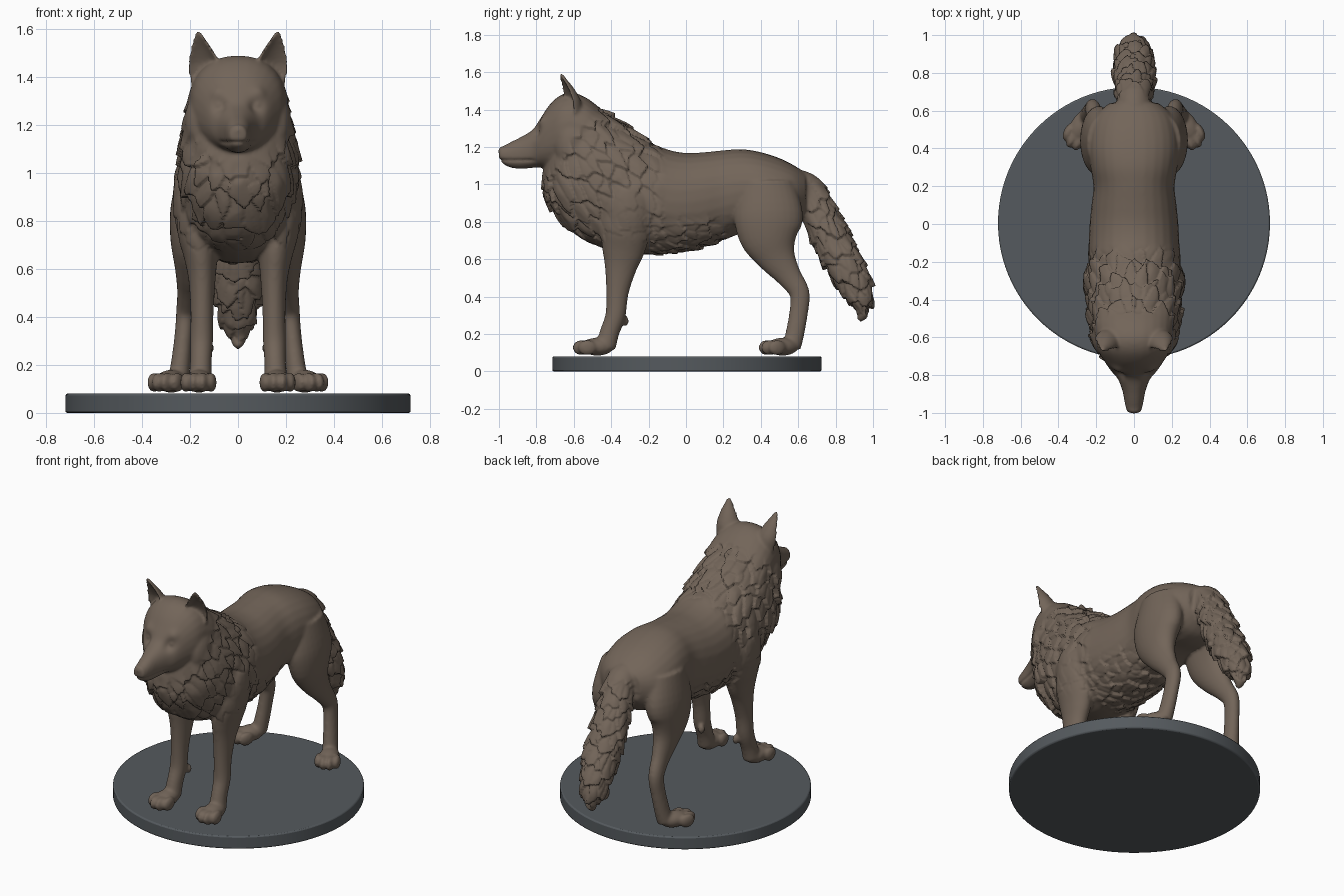
import bpy, bmesh, math
from mathutils import Vector, Matrix, noise

if "Cube" in bpy.data.objects:
    bpy.data.objects.remove(bpy.data.objects["Cube"])


def material(name, rgb):
    m = bpy.data.materials.new(name)
    m.diffuse_color = (*rgb, 1)
    m.use_nodes = True
    m.node_tree.nodes["Principled BSDF"].inputs["Base Color"].default_value = m.diffuse_color
    return m


fur_brown = material("fur brown", (0.17, 0.13, 0.10))
base_grey = material("slate grey", (0.09, 0.102, 0.112))
bm = bmesh.new()
SEG = 28


def skin(rings):
    """Join rings of points into a closed tube."""
    vr = [[bm.verts.new(p) for p in r] for r in rings]
    for a, b in zip(vr, vr[1:]):
        for i in range(len(a)):
            j = (i + 1) % len(a)
            bm.faces.new((a[i], a[j], b[j], b[i]))
    bm.faces.new(vr[0])
    bm.faces.new(vr[-1])


def spline(rows, steps=4):
    """Catmull-Rom resampling of rows of numbers."""
    out = []
    for i in range(len(rows) - 1):
        p0, p1 = rows[max(i - 1, 0)], rows[i]
        p2, p3 = rows[i + 1], rows[min(i + 2, len(rows) - 1)]
        for k in range(steps):
            t = k / steps
            out.append([0.5 * (2 * b + (c - a) * t + (2 * a - 5 * b + 4 * c - d) * t * t
                               + (3 * b - a - 3 * c + d) * t ** 3)
                        for a, b, c, d in zip(p0, p1, p2, p3)])
    return out + [list(rows[-1])]


def trunk(rows, power=2.0):
    """Loft along y from (y, bottom z, top z, half width)."""
    rings = []
    for y, zb, zt, w in spline(rows):
        ring = []
        for i in range(SEG):
            a = 2 * math.pi * i / SEG
            c, s = math.cos(a), math.sin(a)
            ring.append((w * math.copysign(abs(c) ** (2 / power), c), y,
                         (zb + zt) / 2 + (zt - zb) / 2 * math.copysign(abs(s) ** (2 / power), s)))
        rings.append(ring)
    skin(rings)


def limb(rows, sign=1):
    """Tube along a path from (x, y, z, side radius, depth radius)."""
    pts = spline(rows)
    rings = []
    for k, p in enumerate(pts):
        tan = Vector(pts[min(k + 1, len(pts) - 1)][:3]) - Vector(pts[max(k - 1, 0)][:3])
        tan.normalize()
        side = (Vector((1, 0, 0)) - tan * tan.x).normalized()
        deep = tan.cross(side)
        ring = []
        for i in range(SEG):
            a = 2 * math.pi * i / SEG
            q = Vector(p[:3]) + side * math.cos(a) * max(p[3], .004) + deep * math.sin(a) * max(p[4], .004)
            ring.append((q.x * sign, q.y, q.z))
        rings.append(ring)
    skin(rings)


def blob(c, r, sign=1, turn=0.0):
    """Ellipsoid turned about z, on the given side."""
    m = (Matrix.Translation((c[0] * sign, c[1], c[2])) @ Matrix.Rotation(turn * sign, 4, 'Z')
         @ Matrix.Diagonal((*r, 1)))
    bmesh.ops.create_uvsphere(bm, u_segments=20, v_segments=14, radius=1, matrix=m)


def paw(x, y, turn, sign):
    """Paw pad with four toes, heel at x, y."""
    def at(fwd, lat, z):
        return (x + math.sin(turn) * fwd + math.cos(turn) * lat,
                y - math.cos(turn) * fwd + math.sin(turn) * lat, z)
    blob(at(0.07, 0, 0.132), (0.058, 0.09, 0.048), sign, turn)
    for lat, fwd in ((-0.053, 0.125), (-0.019, 0.152), (0.019, 0.152), (0.053, 0.125)):
        blob(at(fwd, lat, 0.127), (0.023, 0.05, 0.042), sign, turn)


# torso and neck
trunk([(-.77, .96, 1.05, .04), (-.74, .90, 1.16, .12), (-.68, .81, 1.32, .19), (-.6, .735, 1.42, .225),
       (-.5, .68, 1.425, .245), (-.4, .645, 1.375, .25), (-.3, .625, 1.305, .25), (-.2, .625, 1.235, .245),
       (-.1, .63, 1.187, .24), (0, .64, 1.168, .235), (.1, .665, 1.172, .225), (.2, .70, 1.182, .215),
       (.3, .74, 1.188, .23), (.4, .76, 1.172, .24), (.5, .76, 1.14, .23), (.58, .78, 1.1, .2),
       (.64, .84, 1.06, .13)], 2.15)
# head and muzzle
trunk([(-1.0, 1.14, 1.19, .03), (-.985, 1.115, 1.2, .04), (-.94, 1.09, 1.225, .05), (-.88, 1.083, 1.255, .062),
       (-.82, 1.088, 1.292, .086), (-.78, 1.09, 1.35, .12), (-.73, 1.08, 1.425, .155), (-.67, 1.08, 1.477, .19),
       (-.6, 1.08, 1.49, .205), (-.52, 1.05, 1.455, .215), (-.44, 1.0, 1.39, .21)], 2.2)
blob((0, -.982, 1.178), (.036, .022, .026))  # nose
# tail
limb([(0, .56, 1.03, .08, .06), (0, .655, .97, .09, .085), (0, .715, .84, .10, .098), (0, .79, .68, .11, .105),
      (0, .87, .53, .105, .10), (0, .93, .40, .08, .075), (0, .945, .325, .045, .038), (0, .925, .275, .01, .01)])

for s in (1, -1):
    # front leg and shoulder
    limb([(.16, -.32, .98, .08, .12), (.168, -.32, .80, .092, .14), (.155, -.335, .65, .07, .115),
          (.15, -.35, .55, .056, .085), (.15, -.367, .42, .048, .06), (.152, -.377, .30, .048, .054),
          (.155, -.408, .21, .045, .052), (.158, -.43, .13, .05, .055)], s)
    blob((.172, -.31, .88), (.10, .14, .22), s)
    blob((.12, -.325, .27), (.02, .02, .03), s)
    paw(.16, -.405, .04, s)
    # hind leg and thigh
    limb([(.15, .43, 1.0, .10, .15), (.185, .44, .84, .098, .185), (.197, .445, .72, .085, .16),
          (.2, .485, .61, .064, .105), (.207, .55, .51, .047, .068), (.217, .607, .42, .041, .054),
          (.227, .603, .32, .038, .05), (.24, .582, .2, .041, .05), (.25, .565, .13, .045, .05)], s)
    paw(.25, .58, .42, s)
    # cheek ruff
    blob((.155, -.60, 1.2), (.07, .10, .14), s)
    # cupped ear, open towards the front
    rings = []
    for x, y, z, w in spline([(.130, -.625, 1.38, .076), (.142, -.63, 1.45, .07), (.153, -.645, 1.51, .051),
                              (.162, -.66, 1.56, .026), (.166, -.668, 1.592, .010)]):
        ring = []
        for i in range(SEG):
            a = 2 * math.pi * i / SEG
            d = 0.95 * w * math.sin(a)
            p = Vector((w * math.cos(a), d if d >= 0 else -0.6 * d - 0.014, 0))
            p.rotate(Matrix.Rotation(.35, 3, 'Z'))
            ring.append(((x + p.x) * s, y + p.y, z))
        rings.append(ring)
    skin(rings)

# fuse the parts into one smooth skin
bmesh.ops.recalc_face_normals(bm, faces=bm.faces)
rough = bpy.data.meshes.new("wolf_rough")
bm.to_mesh(rough)
bm.free()
wolf = bpy.data.objects.new("wolf", rough)
bpy.context.scene.collection.objects.link(wolf)
rm = wolf.modifiers.new("fuse", 'REMESH')
rm.mode = 'VOXEL'
rm.voxel_size = 0.0085
sm = wolf.modifiers.new("soften", 'SMOOTH')
sm.factor = 0.5
sm.iterations = 9
dg = bpy.context.evaluated_depsgraph_get()
mesh = bpy.data.meshes.new_from_object(wolf.evaluated_get(dg))
wolf.modifiers.clear()
wolf.data = mesh


def ramp(v, a, b):
    t = min(max((v - a) / (b - a), 0), 1)
    return t * t * (3 - 2 * t)


def tufts(p, flow, size, stretch):
    """Overlapping locks: rise along the flow, then drop."""
    q = (p - flow * p.dot(flow) * (1 - 1 / stretch)) / size
    q += 0.25 * noise.noise_vector(p * 9)
    dist, pts = noise.voronoi(q)[:2]
    return (q - pts[0]).dot(flow) + 0.35 * (dist[1] - dist[0]) - 0.1


def bump(p, c, r):
    return math.exp(-((Vector((abs(p.x), p.y, p.z)) - Vector(c)).length / r) ** 2)


mane_flow = Vector((0, .62, -.78))
belly_flow = Vector((0, .9, -.43))
tail_flow = Vector((0, .45, -.89))
normals = [v.normal.copy() for v in mesh.vertices]
for v, n in zip(mesh.vertices, normals):
    p = v.co.copy()
    x, y, z = p
    h = 0.0
    # mane and chest locks, calmer over the shoulder
    m = ramp(y + .78 - (z - 1.05) * .8, 0, .09) * ramp(-.10 - y, 0, .1) * ramp(z, .66, .76)
    if m > 0:
        m *= 1 - 0.85 * ramp(1 - math.hypot((y + .31) / .17, (z - .78) / .24), 0, .35) * ramp(abs(x), .1, .16)
        h += m * .026 * tufts(p, mane_flow, .062, 2.0)
    # belly fringe
    m = ramp(.86 - z, 0, .12) * ramp(y, -.24, -.16) * ramp(.25 - y, 0, .08) * ramp(z, .56, .62)
    if m > 0:
        h += m * .017 * tufts(p, belly_flow, .045, 2.0)
    # tail locks
    m = ramp(y - .63 - max(0, .65 - z) * .6, 0, .05) * ramp(1.04 - z, 0, .12)
    if m > 0:
        h += m * .024 * tufts(p, tail_flow, .05, 1.9)
    # eye sockets, eyes, brows and mouth
    if y < -.68 and z > 1.05:
        h -= .020 * bump(p, (.078, -.80, 1.283), .032)
        h += .010 * bump(p, (.082, -.785, 1.285), .014)
        h += .010 * bump(p, (.085, -.765, 1.335), .03)
        h -= .007 * ramp(-.79 - y, 0, .05) * math.exp(-((z - 1.128) / .008) ** 2)
    if h:
        v.co = p + n * h
mesh.polygons.foreach_set("use_smooth", [True] * len(mesh.polygons))
mesh.materials.clear()
mesh.materials.append(fur_brown)
mesh.update()

# round display base
bpy.ops.mesh.primitive_cylinder_add(vertices=96, radius=.72, depth=.08, location=(0, .005, .04))
base = bpy.context.object
base.name = "round_base"
bev = base.modifiers.new("edge", 'BEVEL')
bev.width = .008
bev.segments = 2
base.data.materials.append(base_grey)
bpy.ops.object.shade_smooth_by_angle()
